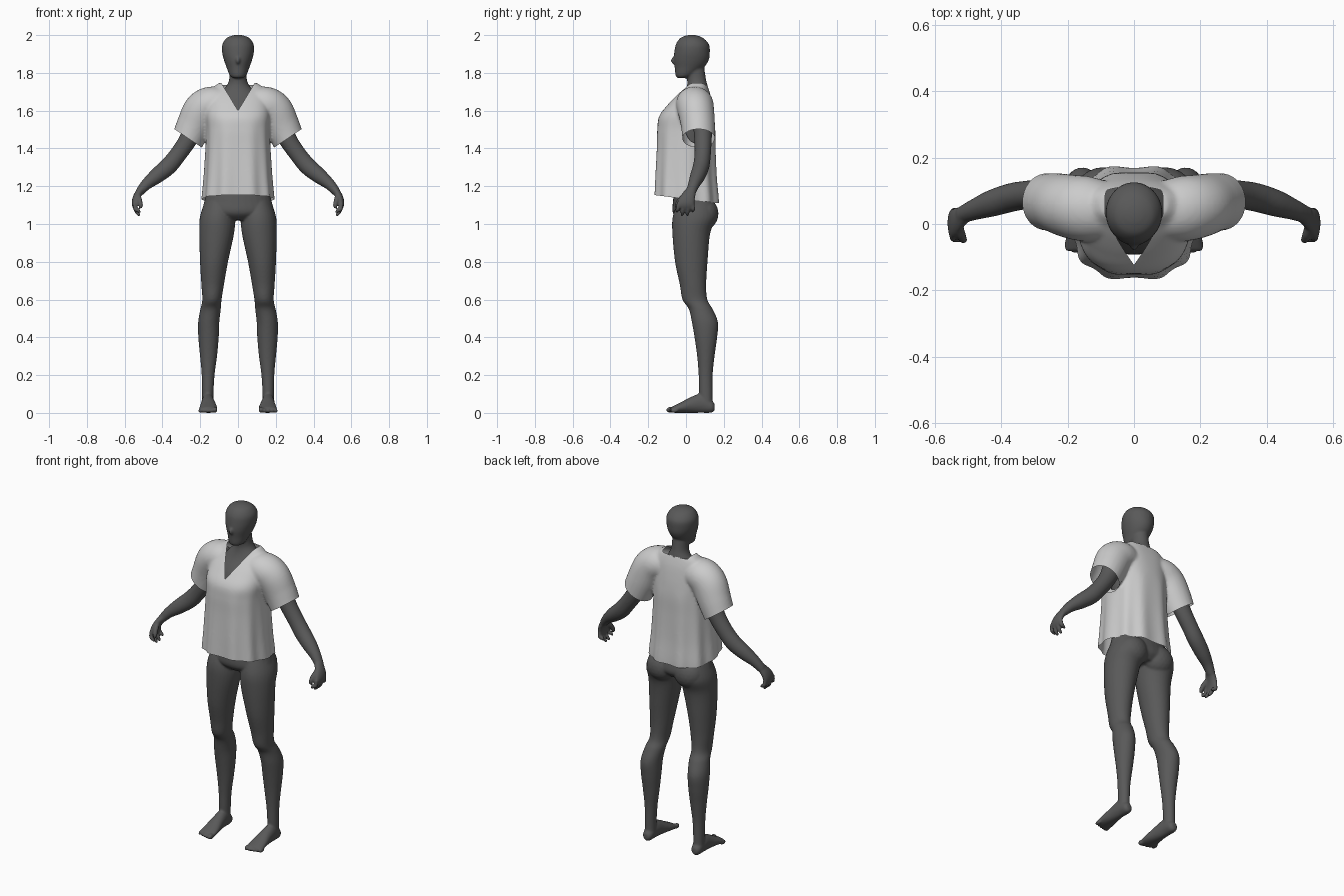
import bpy, bmesh
from math import sin, cos, pi, copysign
from mathutils import Vector, Matrix

X, Y, Z = Vector((1, 0, 0)), Vector((0, 1, 0)), Vector((0, 0, 1))


def spline(rows, steps=6):
    """Catmull-Rom through rows of equal length."""
    out = []
    for i in range(len(rows) - 1):
        p = [rows[max(0, min(len(rows) - 1, i + k))] for k in (-1, 0, 1, 2)]
        for j in range(steps):
            t = j / steps
            out.append([0.5 * (2 * b + (c - a) * t + (2 * a - 5 * b + 4 * c - d) * t * t
                               + (3 * b - a - 3 * c + d) * t ** 3) for a, b, c, d in zip(*p)])
    out.append(list(rows[-1]))
    return out


def loft(bm, rows, side=1, axis=None, ref=Y, power=2.0, folds=0, n=32):
    """Closed tube; row = x, y, z, half width, half depth [, fold depth]."""
    rows = spline(rows)
    pts = [Vector(r[:3]) for r in rows]
    rings = []
    for i, r in enumerate(rows):
        t = axis or (pts[min(i + 1, len(pts) - 1)] - pts[max(i - 1, 0)]).normalized()
        u = ref.cross(t).normalized()
        v = t.cross(u)
        ring = []
        for k in range(n):
            a = 2 * pi * k / n
            f = 1 + (r[5] * cos(folds * a) if folds else 0)
            c = copysign(abs(cos(a)) ** (2 / power), cos(a)) * f
            s = copysign(abs(sin(a)) ** (2 / power), sin(a)) * f
            co = pts[i] + u * max(r[3], .002) * c + v * max(r[4], .002) * s
            co.x *= side
            ring.append(bm.verts.new(co))
        rings.append(ring)
    for a, b in zip(rings, rings[1:]):
        for k in range(n):
            bm.faces.new((a[k], a[(k + 1) % n], b[(k + 1) % n], b[k]))
    bm.faces.new(rings[0])
    bm.faces.new(rings[-1])


def ball(bm, loc, size):
    m = Matrix.Translation(loc) @ Matrix.Diagonal((*size, 1))
    bmesh.ops.create_icosphere(bm, subdivisions=3, radius=1, matrix=m)


def fuse(name, bm, voxel, smooth):
    """Merge overlapping parts into one smooth skin."""
    bmesh.ops.recalc_face_normals(bm, faces=bm.faces)
    me = bpy.data.meshes.new(name)
    bm.to_mesh(me)
    bm.free()
    ob = bpy.data.objects.new(name, me)
    bpy.context.collection.objects.link(ob)
    rm = ob.modifiers.new("fuse", 'REMESH')
    rm.mode, rm.voxel_size = 'VOXEL', voxel
    sm = ob.modifiers.new("smooth", 'SMOOTH')
    sm.factor, sm.iterations = 0.5, smooth
    dg = bpy.context.evaluated_depsgraph_get()
    new = bpy.data.meshes.new_from_object(ob.evaluated_get(dg))
    ob.modifiers.clear()
    ob.data = new
    for p in new.polygons:
        p.use_smooth = True
    return ob


# ---- body ----
bm = bmesh.new()
# torso and neck
loft(bm, [(0, .05, 1.02, .12, .08), (0, .045, 1.06, .185, .115), (0, .04, 1.13, .176, .108),
          (0, .035, 1.25, .145, .09), (0, .03, 1.36, .145, .1), (0, .025, 1.5, .155, .118),
          (0, .035, 1.6, .15, .105), (0, .055, 1.68, .105, .07), (0, .06, 1.73, .062, .055),
          (0, .055, 1.77, .046, .05), (0, .045, 1.84, .045, .05)], axis=Z)
# head and nose
loft(bm, [(0, -.02, 1.772, .022, .022), (0, -.008, 1.785, .043, .047), (0, .018, 1.83, .061, .078),
          (0, .028, 1.87, .075, .093), (0, .032, 1.91, .084, .094), (0, .034, 1.95, .083, .088),
          (0, .031, 1.982, .063, .064), (0, .03, 1.996, .035, .035), (0, .03, 2.001, .01, .01)], axis=Z)
ball(bm, (0, -.064, 1.865), (.011, .016, .02))
for s in (1, -1):
    ball(bm, (.09 * s, .097, 1.055), (.088, .075, .085))
    # leg
    loft(bm, [(.1, .05, 1.13, .07, .09), (.108, .045, 1.04, .093, .115), (.113, .028, .95, .092, .1),
              (.127, .028, .8, .074, .086), (.134, .037, .68, .06, .07), (.138, .047, .6, .051, .066),
              (.145, .078, .55, .054, .063), (.155, .1, .48, .056, .069), (.156, .105, .4, .054, .06),
              (.156, .105, .3, .045, .046), (.158, .104, .2, .034, .037), (.16, .105, .1, .03, .035),
              (.16, .11, .03, .03, .03)], s, axis=Z)
    # foot and toes
    loft(bm, [(.16, .152, .03, .014, .016), (.16, .135, .034, .028, .033), (.16, .08, .05, .033, .05),
              (.158, .03, .043, .038, .043), (.157, -.02, .03, .046, .03), (.157, -.055, .021, .049, .021),
              (.157, -.08, .016, .045, .013)], s, axis=-Y, ref=Z)
    for i in range(5):
        r = .016 if i == 0 else .012
        ball(bm, ((.122 + .0195 * i) * s, -.083 + .005 * i, r), (r * .85, .022, r))
    # arm
    loft(bm, [(.12, .07, 1.63, .05, .055), (.18, .08, 1.61, .065, .06), (.225, .088, 1.53, .055, .052),
              (.265, .09, 1.445, .048, .046), (.32, .088, 1.365, .045, .043), (.37, .08, 1.305, .046, .043),
              (.43, .062, 1.255, .041, .04), (.485, .042, 1.21, .03, .031), (.52, .027, 1.17, .023, .026)], s)
    # palm
    loft(bm, [(.51, .03, 1.185, .021, .025), (.536, .012, 1.145, .019, .038),
              (.547, 0, 1.11, .016, .045), (.545, -.004, 1.085, .011, .043)], s)
    # fingers and thumb
    for i, tip in enumerate((1.06, 1.043, 1.043, 1.062)):
        y = -.04 + .025 * i
        loft(bm, [(.547, y, 1.11, .01, .01), (.544, y * 1.1, 1.08, .011, .0105),
                  (.53, y * 1.1 - .003, tip + .012, .0105, .01), (.517, y * 1.1 - .004, tip, .005, .005)], s, n=12)
    loft(bm, [(.53, .005, 1.16, .013, .013), (.522, -.03, 1.13, .014, .014),
              (.515, -.048, 1.1, .012, .012), (.512, -.052, 1.083, .005, .005)], s, ref=X, n=12)
body = fuse("body", bm, .006, 4)
mat = bpy.data.materials.new("dark_grey")
mat.diffuse_color = (.1, .1, .1, 1)
body.data.materials.clear()
body.data.materials.append(mat)

# ---- shirt ----
bm = bmesh.new()
# loose trunk: z, half width, front y, back y, fold depth
trunk = [(1.05, .192, -.172, .175, .035), (1.13, .188, -.168, .174, .033), (1.25, .178, -.163, .164, .026),
         (1.4, .17, -.156, .158, .015), (1.5, .167, -.153, .156, .008), (1.57, .17, -.142, .149, 0),
         (1.63, .166, -.098, .14, 0), (1.68, .16, -.052, .13, 0), (1.72, .135, -.01, .118, 0),
         (1.747, .1, .01, .108, 0)]
loft(bm, [(0, (f + b) / 2, z, w, (b - f) / 2, k) for z, w, f, b, k in trunk],
     axis=Z, power=2.5, folds=10, n=80)
# wide short sleeves
for s in (1, -1):
    loft(bm, [(.06, .035, 1.63, .085, .085), (.14, .045, 1.635, .093, .098), (.19, .053, 1.6, .1, .096),
              (.23, .063, 1.525, .094, .09), (.264, .067, 1.452, .087, .086),
              (.29, .067, 1.408, .087, .086)], s)
shirt = fuse("shirt", bm, .008, 5)

# cut hem, cuffs and V neck open
bm = bmesh.new()
bm.from_mesh(shirt.data)


def split(co, no, clear=False):
    bmesh.ops.bisect_plane(bm, geom=bm.verts[:] + bm.edges[:] + bm.faces[:], dist=1e-5,
                           plane_co=co, plane_no=no, clear_inner=clear)


cuff_co, cuff_no = Vector((.262, 0, 1.452)), Vector((.56, 0, -.83))
split((0, 0, 1.132), (0, .127, 1), True)
split((0, .06, 0), Y)
split((0, 0, 1.735), Z)
for s in (1, -1):
    split((.262 * s, 0, 1.452), (.56 * s, 0, -.83))
    split((0, 0, 1.6), (s, 0, -.6))
doomed = []
for f in bm.faces:
    c = f.calc_center_median()
    c.x = abs(c.x)
    cuff = c.x > .185 and c.z > 1.335 and (c - cuff_co).dot(cuff_no) > 0
    neck = c.x < .6 * (c.z - 1.6) and (c.y < .06 or c.z > 1.735)
    if cuff or neck:
        doomed.append(f)
bmesh.ops.delete(bm, geom=doomed, context='FACES')
bm.to_mesh(shirt.data)
bm.free()
